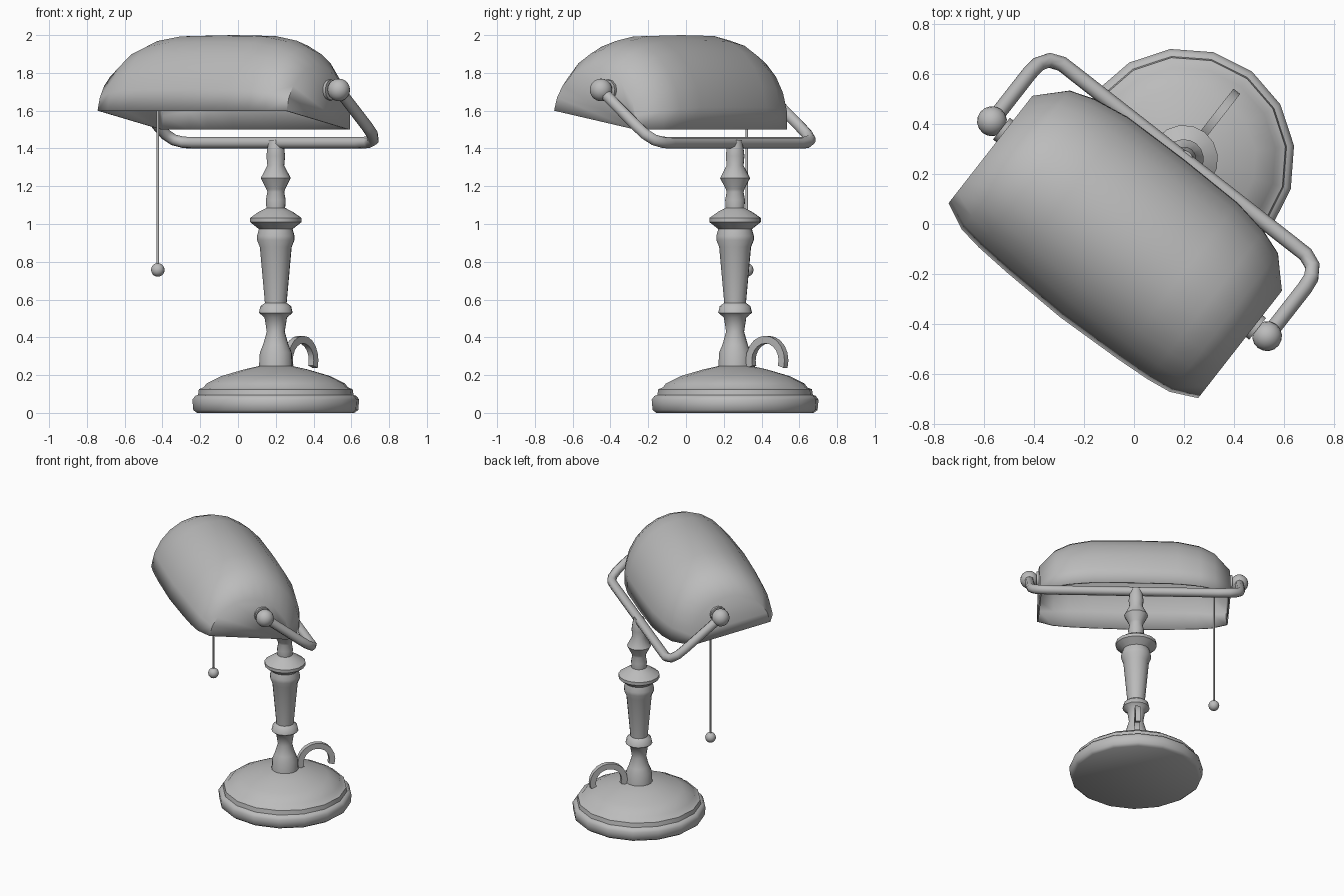
import bpy, bmesh
from math import sin, cos, pi, radians
from mathutils import Matrix, Vector

cube = bpy.data.objects.get("Cube")
if cube:
    bpy.data.objects.remove(cube, do_unlink=True)

# The lamp is built around its column, then turned and placed as one
PLACE = Matrix.Translation((0.2, 0.26, 0)) @ Matrix.Rotation(radians(-38), 4, 'Z')

GREY = (0.5, 0.5, 0.5, 1)
grey = bpy.data.materials.new("plain_grey")
grey.use_nodes = True
grey.diffuse_color = GREY
grey.node_tree.nodes["Principled BSDF"].inputs["Base Color"].default_value = GREY


def select_only(ob):
    bpy.ops.object.select_all(action='DESELECT')
    ob.select_set(True)
    bpy.context.view_layer.objects.active = ob


def finish(name, bm, angle=50):
    bmesh.ops.recalc_face_normals(bm, faces=bm.faces)
    mesh = bpy.data.meshes.new(name)
    bm.to_mesh(mesh)
    bm.free()
    mesh.materials.append(grey)
    ob = bpy.data.objects.new(name, mesh)
    bpy.context.collection.objects.link(ob)
    ob.matrix_world = PLACE
    select_only(ob)
    bpy.ops.object.shade_smooth_by_angle(angle=radians(angle))
    return ob


def loft(bm, rings, closed):
    """Bridge consecutive point rings and cap both ends."""
    rows = [[bm.verts.new(p) for p in ring] for ring in rings]
    n = len(rows[0])
    for a, b in zip(rows, rows[1:]):
        for i in range(n if closed else n - 1):
            j = (i + 1) % n
            bm.faces.new((a[i], a[j], b[j], b[i]))
    bm.faces.new(rows[0])
    bm.faces.new(rows[-1])


def lathe(name, profile, sides=16, angle=50):
    bm = bmesh.new()
    rings = [[(r * cos(2 * pi * i / sides), r * sin(2 * pi * i / sides), z)
              for i in range(sides)] for r, z in profile]
    loft(bm, rings, True)
    return finish(name, bm, angle)


def rod(name, start, end, radius, sides=12):
    start, end = Vector(start), Vector(end)
    axis = end - start
    bm = bmesh.new()
    turn = axis.to_track_quat('Z', 'Y').to_matrix().to_4x4()
    bmesh.ops.create_cone(bm, cap_ends=True, segments=sides, radius1=radius, radius2=radius,
                          depth=axis.length, matrix=Matrix.Translation((start + end) / 2) @ turn)
    return finish(name, bm)


def ball(name, centre, radius):
    bm = bmesh.new()
    bmesh.ops.create_uvsphere(bm, u_segments=16, v_segments=10, radius=radius,
                              matrix=Matrix.Translation(centre))
    return finish(name, bm)


# Stepped round base
lathe("base", [(0.42, 0), (0.44, 0.015), (0.445, 0.07), (0.43, 0.09), (0.415, 0.095),
               (0.41, 0.125), (0.385, 0.135), (0.37, 0.155), (0.29, 0.195),
               (0.17, 0.23), (0.08, 0.25)])

# Turned column
lathe("column", [(0.09, 0.235), (0.085, 0.32), (0.068, 0.36), (0.048, 0.43), (0.06, 0.505),
                 (0.09, 0.53), (0.082, 0.565), (0.058, 0.582), (0.085, 0.878), (0.1, 0.915),
                 (0.1, 0.937), (0.09, 0.973), (0.137, 1.01), (0.137, 1.032), (0.09, 1.065),
                 (0.05, 1.085), (0.053, 1.127), (0.045, 1.17), (0.05, 1.185), (0.08, 1.243),
                 (0.045, 1.31), (0.05, 1.36), (0.045, 1.4), (0.035, 1.445)])

# Shade: half-barrel sections (distance along, front, back, height), mirrored to both ends
half = [(0.635, -0.72, -0.175, 0.275), (0.53, -0.77, -0.065, 0.375),
        (0.43, -0.785, -0.03, 0.42), (0.28, -0.795, -0.005, 0.445), (0, -0.805, 0, 0.45)]
stations = [(-u, f, b, h) for u, f, b, h in half] + half[-2::-1]
STEPS = 12
rings = []
for u, front, back, height in stations:
    mid, reach = (front + back) / 2, (back - front) / 2
    ring = []
    for k in range(STEPS + 1):
        t = pi * k / STEPS
        ring.append((u, mid - reach * cos(t) + 0.04 * sin(t),
                     1.55 + 0.05 * cos(t) + height * sin(t)))
    rings.append(ring)
bm = bmesh.new()
loft(bm, rings, False)
shade = finish("shade", bm, 60)
shell = shade.modifiers.new("thickness", 'SOLIDIFY')
shell.thickness = 0.012
shell.offset = -1

# Bent yoke that carries the shade
side = [(0.7, -0.354, 1.71), (0.7, -0.11, 1.515), (0.695, -0.06, 1.475),
        (0.67, -0.02, 1.445), (0.62, 0, 1.432), (0.55, 0, 1.43)]
path = side + [(-x, y, z) for x, y, z in reversed(side)]
curve = bpy.data.curves.new("yoke", 'CURVE')
curve.dimensions = '3D'
curve.bevel_depth = 0.031
curve.bevel_resolution = 2
curve.use_fill_caps = True
spline = curve.splines.new('POLY')
spline.points.add(len(path) - 1)
for point, co in zip(spline.points, path):
    point.co = (*co, 1)
curve.materials.append(grey)
yoke = bpy.data.objects.new("yoke", curve)
bpy.context.collection.objects.link(yoke)
yoke.matrix_world = PLACE
select_only(yoke)
bpy.ops.object.convert(target='MESH')
bpy.ops.object.shade_smooth_by_angle(angle=radians(50))

# Knobs and washers at both ends of the yoke
for label, s in (("left", 1), ("right", -1)):
    ball(label + "_knob", (s * 0.7, -0.354, 1.71), 0.06)
    rod(label + "_washer", (s * 0.625, -0.354, 1.71), (s * 0.652, -0.354, 1.71), 0.055)
    rod(label + "_pivot", (s * 0.6, -0.354, 1.71), (s * 0.7, -0.354, 1.71), 0.03)

# Pull cord with its bead
rod("pull_cord", (-0.53, -0.336, 0.76), (-0.53, -0.336, 1.72), 0.007, 8)
ball("pull_bead", (-0.53, -0.336, 0.757), 0.036)

# Arched power cord stub behind the column
bm = bmesh.new()
arch = []
for k in range(13):
    t = radians(-18 + 216 * k / 12)
    arch.append([(x, 0.215 + r * cos(t), 0.278 + r * sin(t))
                 for x, r in ((-0.017, 0.09), (0.017, 0.09), (0.017, 0.13), (-0.017, 0.13))])
loft(bm, arch, True)
finish("power_cord", bm)
